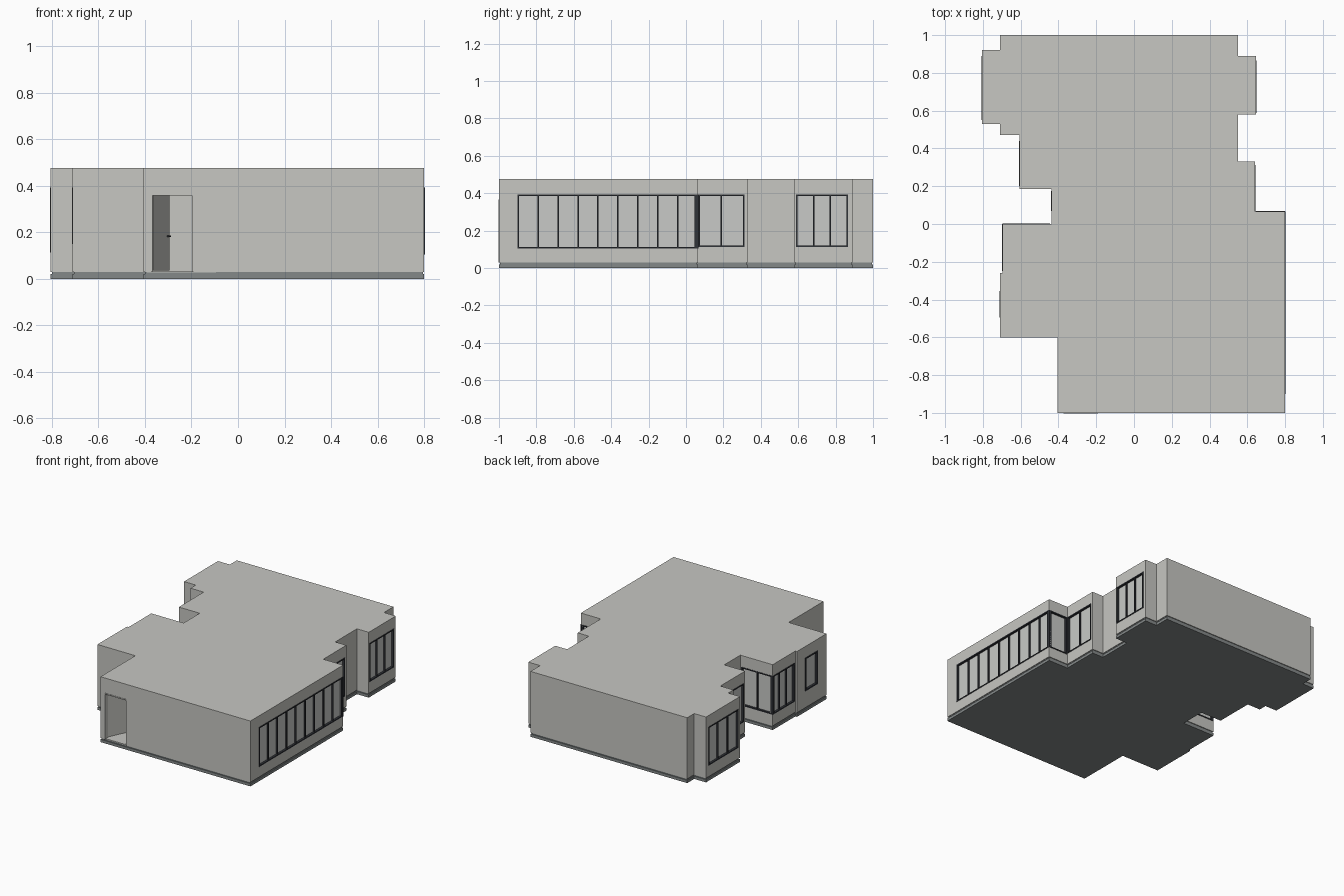
import bpy, bmesh, math
from mathutils import Matrix, Vector

if "Cube" in bpy.data.objects:
    bpy.data.objects.remove(bpy.data.objects["Cube"])


def material(name, rgb):
    m = bpy.data.materials.new(name)
    m.diffuse_color = (*rgb, 1)
    m.use_nodes = True
    m.node_tree.nodes["Principled BSDF"].inputs["Base Color"].default_value = m.diffuse_color
    return m


WALL = material("pale_plaster", (0.57, 0.57, 0.54))
BASE = material("grey_concrete", (0.23, 0.25, 0.25))
FRAME = material("dark_frame", (0.03, 0.033, 0.04))
GLASS = material("pale_glass", (0.58, 0.59, 0.57))

# Footprint outline, counter-clockwise from above
OUTLINE = [(-.405, -1), (.8, -1), (.8, .065), (.64, .065), (.64, .33), (.55, .33),
           (.55, .58), (.645, .58), (.645, .89), (.55, .89), (.55, 1), (-.71, 1),
           (-.71, .92), (-.805, .92), (-.805, .53), (-.71, .53), (-.71, .47),
           (-.605, .47), (-.605, .185), (-.437, .185), (-.437, 0), (-.697, 0),
           (-.697, -.26), (-.71, -.26), (-.71, -.6), (-.405, -.6)]


def finish(name, bm, mat):
    bmesh.ops.recalc_face_normals(bm, faces=bm.faces)
    me = bpy.data.meshes.new(name)
    bm.to_mesh(me)
    bm.free()
    ob = bpy.data.objects.new(name, me)
    bpy.context.collection.objects.link(ob)
    if mat:
        me.materials.append(mat)
    return ob


def inset_outline(pts, d):
    """Move each corner of a right-angled outline inward by d."""
    out = []
    for i, p in enumerate(pts):
        p, a, b = Vector(p), Vector(pts[i - 1]), Vector(pts[(i + 1) % len(pts)])
        e, f = (p - a).normalized(), (b - p).normalized()
        out.append(p + d * Vector((-e.y - f.y, e.x + f.x)))
    return out


def slab(name, pts, z0, z1, mat):
    bm = bmesh.new()
    face = bm.faces.new([bm.verts.new((x, y, z0)) for x, y in pts])
    top = bmesh.ops.extrude_face_region(bm, geom=[face])["geom"]
    bmesh.ops.translate(bm, vec=(0, 0, z1 - z0),
                        verts=[v for v in top if isinstance(v, bmesh.types.BMVert)])
    return finish(name, bm, mat)


def add_box(bm, lo, hi):
    lo, hi = ([min(p) for p in zip(lo, hi)], [max(p) for p in zip(lo, hi)])
    size = [b - a for a, b in zip(lo, hi)]
    mid = [(a + b) / 2 for a, b in zip(lo, hi)]
    bmesh.ops.create_cube(bm, size=1, matrix=Matrix.Translation(mid) @ Matrix.Diagonal((*size, 1)))


def box(name, lo, hi, mat=None):
    bm = bmesh.new()
    add_box(bm, lo, hi)
    return finish(name, bm, mat)


cutters = []

# Foundation, recessed joint and wall block
slab("foundation", OUTLINE, 0, .02, BASE)
slab("floor_joint", inset_outline(OUTLINE, .006), .02, .03, BASE)
walls = slab("walls_and_roof", OUTLINE, .03, .475, WALL)


def window(name, p0, p1, z0, z1, panes, t=.008):
    """Recessed window along a wall line, with the outside on the right of p0 to p1."""
    p0, p1 = Vector(p0), Vector(p1)
    length = (p1 - p0).length
    d = (p1 - p0) / length
    n = Vector((d.y, -d.x))

    def corner(s, depth, z):
        return (*(p0 + d * s + n * depth), z)

    cutters.append(box("cutter", corner(0, .02, z0), corner(length, -.022, z1)))
    box(name + "_glass", corner(0, -.013, z0), corner(length, -.016, z1), GLASS)
    bm = bmesh.new()
    for z in (z0, z1 - t):
        add_box(bm, corner(0, .003, z), corner(length, -.02, z + t))
    for i in range(panes + 1):
        s = (length - t) * i / panes
        front = .003 if i in (0, panes) else -.002
        add_box(bm, corner(s, front, z0), corner(s + t, -.02, z1))
    finish(name + "_frame", bm, FRAME)


# East windows, the first two meeting at an outer corner
window("long_window", (.8, -.9), (.8, .065), .105, .392, 9)
window("corner_return_window", (.8, .065), (.645, .065), .105, .392, 1)
window("east_pair_window", (.64, .067), (.64, .312), .112, .392, 2)
window("east_bay_window", (.645, .588), (.645, .866), .112, .392, 3)
# West windows
window("west_bay_window", (-.805, .89), (-.805, .55), .112, .392, 3)
window("west_recess_window", (-.605, .44), (-.605, .2), .112, .392, 2)
window("courtyard_window", (-.445, 0), (-.697, 0), .112, .392, 2)
window("courtyard_corner_window", (-.697, 0), (-.697, -.25), .112, .392, 3)
window("small_west_window", (-.71, -.355), (-.71, -.495), .15, .392, 1, .01)
window("courtyard_door", (-.437, .175), (-.437, .07), .034, .365, 1)

# Entrance opening and the hall behind it
cutters.append(box("cutter", (-.37, -1.02, .025), (-.195, -.95, .36)))
cutters.append(box("cutter", (-.385, -.97, .025), (-.1, -.6, .44)))
for c in cutters:
    mod = walls.modifiers.new("opening", "BOOLEAN")
    mod.object = c
    mod.operation = "DIFFERENCE"
    mod.solver = "EXACT"
    bpy.context.view_layer.objects.active = walls
    bpy.ops.object.modifier_apply(modifier=mod.name)
    bpy.data.objects.remove(c)
box("hall_floor", (-.39, -.995, .028), (-.095, -.595, .033), WALL)

# Entrance trim
bm = bmesh.new()
add_box(bm, (-.374, -1.003, .03), (-.367, -.965, .366))
add_box(bm, (-.198, -1.003, .03), (-.191, -.965, .366))
add_box(bm, (-.374, -1.003, .358), (-.191, -.965, .366))
finish("entrance_trim", bm, WALL)

# Door leaf standing ajar, with a handle
swing = Matrix.Translation((-.366, -.97, 0)) @ Matrix.Rotation(math.radians(65), 4, "Z")
for part, lo, hi, mat in (("entrance_door", (0, 0, .036), (.168, .008, .357), WALL),
                          ("door_handle", (.145, -.01, .18), (.162, 0, .186), FRAME)):
    box(part, lo, hi, mat).data.transform(swing)
